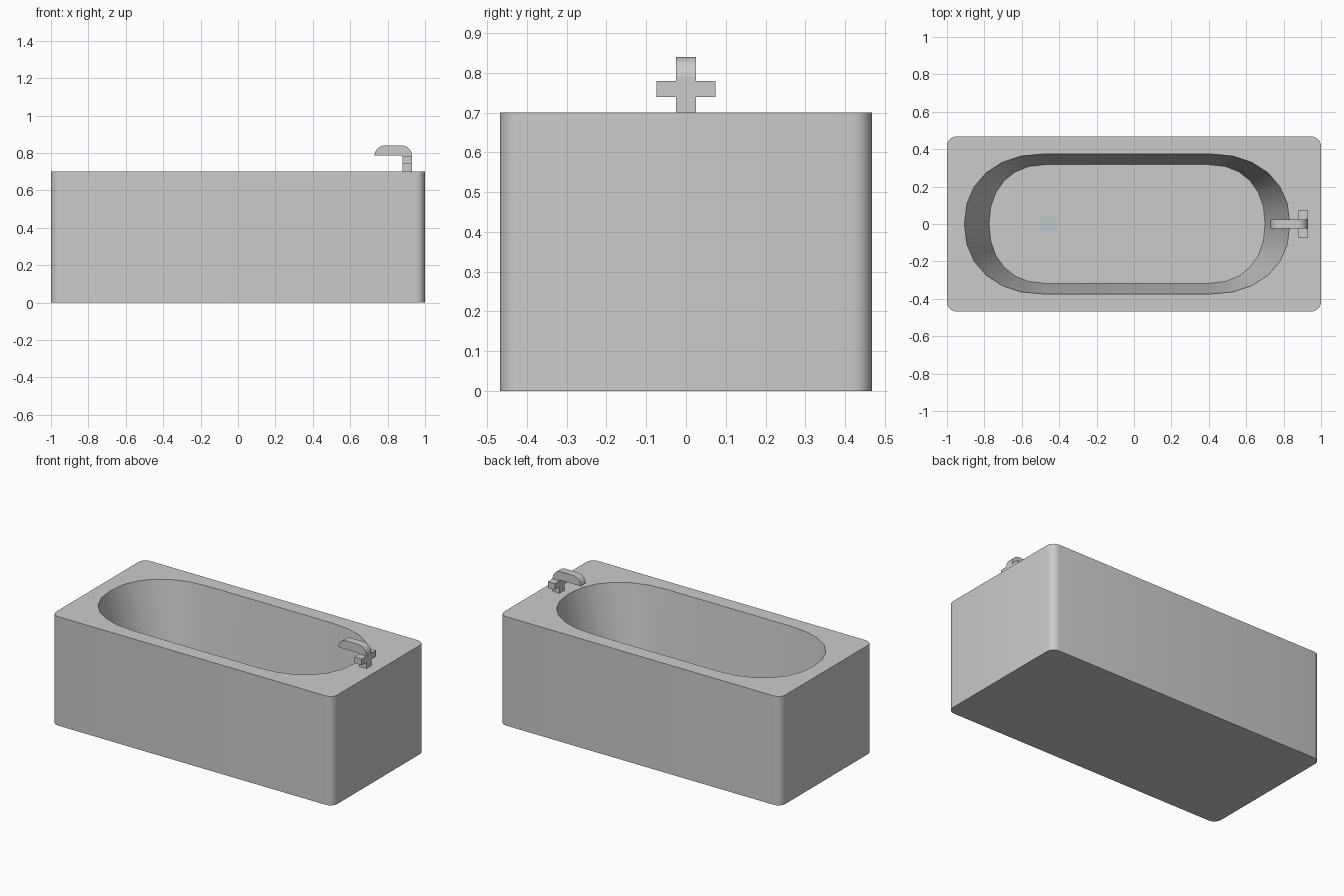
import bpy, bmesh
from math import pi, sin, cos, radians

if "Cube" in bpy.data.objects:
    bpy.data.objects.remove(bpy.data.objects["Cube"])


def material(name, rgb):
    m = bpy.data.materials.new(name)
    m.diffuse_color = (*rgb, 1)
    m.use_nodes = True
    m.node_tree.nodes["Principled BSDF"].inputs["Base Color"].default_value = m.diffuse_color
    return m


GREY = material("rim_grey", (0.69, 0.69, 0.69))
WHITE = material("panel_white", (0.84, 0.86, 0.85))
DRAIN = material("drain_green_grey", (0.50, 0.57, 0.57))


def finish(bm, name, mats):
    bmesh.ops.recalc_face_normals(bm, faces=bm.faces[:])
    me = bpy.data.meshes.new(name)
    bm.to_mesh(me)
    bm.free()
    ob = bpy.data.objects.new(name, me)
    bpy.context.collection.objects.link(ob)
    for m in mats:
        me.materials.append(m)
    bpy.ops.object.select_all(action='DESELECT')
    ob.select_set(True)
    bpy.context.view_layer.objects.active = ob
    bpy.ops.object.shade_smooth_by_angle(angle=radians(32))
    return ob


def rounded(cx, straight_x, straight_y, rx, ry, n, power=2.0):
    """Outline made of four quarter (super)ellipses joined by straight runs."""
    pts = []
    for q, (sx, sy) in enumerate([(1, 1), (-1, 1), (-1, -1), (1, -1)]):
        for i in range(n + 1):
            a = pi / 2 * (q + i / n)
            c, s = abs(cos(a)) ** (2 / power), abs(sin(a)) ** (2 / power)
            p = (cx + sx * (straight_x + rx * c), sy * (straight_y + ry * s))
            if not pts or abs(p[0] - pts[-1][0]) + abs(p[1] - pts[-1][1]) > 1e-4:
                pts.append(p)
    if abs(pts[0][0] - pts[-1][0]) + abs(pts[0][1] - pts[-1][1]) < 1e-4:
        pts.pop()
    return pts


def ring(bm, pts, z):
    return [bm.verts.new((x, y, z)) for x, y in pts]


def wall(bm, a, b, mat):
    n = len(a)
    for i in range(n):
        f = bm.faces.new((a[i], a[(i + 1) % n], b[(i + 1) % n], b[i]))
        f.material_index = mat


# Tub: white side panel, grey rim band, flat top and tapered basin
R, CX, FLOOR = 0.05, -0.037, 0.14
bm = bmesh.new()
outer = rounded(0, 1 - R, 0.468 - R, R, R, 5)
base, seam, top = (ring(bm, outer, z) for z in (0, 0.56, 0.70))
lip = ring(bm, rounded(CX, 0.44, 0, 0.43, 0.375, 6, 2.2), 0.70)
floor = ring(bm, rounded(CX, 0.44, 0, 0.298, 0.317, 6, 2.2), FLOOR)
wall(bm, base, seam, 0)
wall(bm, seam, top, 1)
wall(bm, lip, floor, 1)
bm.faces.new(base).material_index = 0
bm.faces.new(floor).material_index = 1
edges = [bm.edges.get((r[i], r[i - 1])) for r in (top, lip) for i in range(len(r))]
deck = bmesh.ops.triangle_fill(bm, edges=edges, use_beauty=True, normal=(0, 0, 1))
for f in deck["geom"]:
    if isinstance(f, bmesh.types.BMFace):
        f.material_index = 1
finish(bm, "tub", [WHITE, GREY])

# Drain disc on the basin floor
bm = bmesh.new()
bmesh.ops.create_cone(bm, cap_ends=True, segments=24, radius1=0.05, radius2=0.05, depth=0.01)
bmesh.ops.translate(bm, verts=bm.verts[:], vec=(-0.46, 0, FLOOR + 0.003))
finish(bm, "drain", [DRAIN])


def box(name, lo, hi):
    bm = bmesh.new()
    bmesh.ops.create_cube(bm, size=1)
    for v in bm.verts:
        v.co = [(l + h) / 2 + c * (h - l) for c, l, h in zip(v.co, lo, hi)]
    finish(bm, name, [WHITE])


# Tap: post, cross handle and spout
box("tap_post", (0.88, -0.025, 0.695), (0.93, 0.025, 0.79))
box("tap_handle", (0.88, -0.074, 0.74), (0.93, 0.074, 0.78))

# Spout profile: flat underside, rounded upper corners, pushed out along y
profile = [(0.93, 0.785)]
for cx, a0 in ((0.88, 0), (0.785, 90)):
    for i in range(7):
        a = radians(a0 + 15 * i)
        profile.append((cx + 0.055 * cos(a) - (0.005 if a0 == 0 else 0), 0.785 + 0.055 * sin(a)))
profile = profile[1:]
bm = bmesh.new()
sides = [[bm.verts.new((x, y, z)) for x, z in profile] for y in (-0.025, 0.025)]
wall(bm, sides[0], sides[1], 0)
for s in sides:
    bm.faces.new(s)
finish(bm, "tap_spout", [WHITE])
